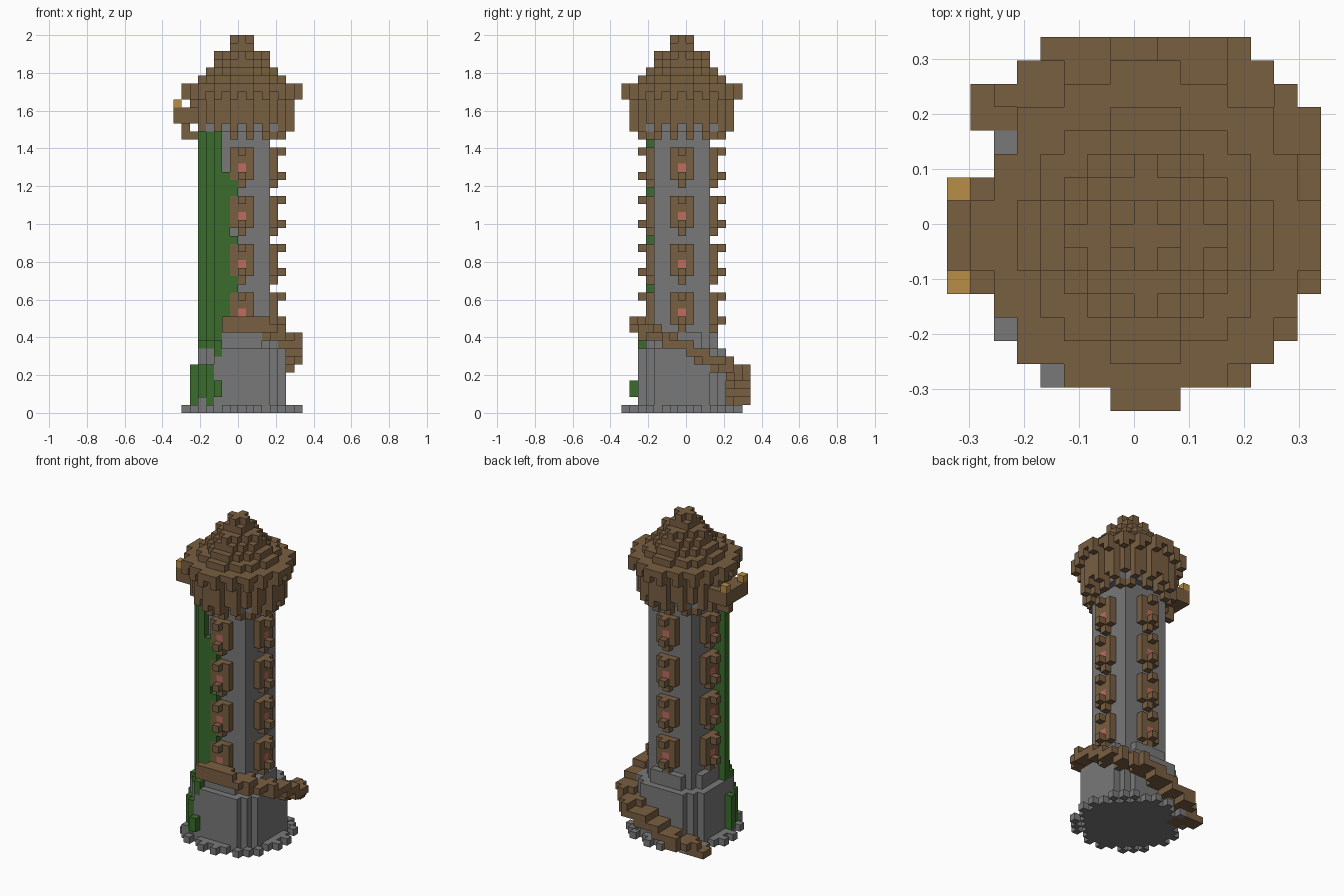
import bpy, bmesh, math
from mathutils import Vector

if "Cube" in bpy.data.objects:
    bpy.data.objects.remove(bpy.data.objects["Cube"], do_unlink=True)

V = 2 / 47                 # block size
CENTRE = Vector((0.5, -0.5, 0.5))   # tower axis, in blocks
cells = {}                 # (dx, dy, row) -> part name; the first part to claim a block keeps it


def material(name, colour):
    m = bpy.data.materials.new(name)
    m.use_nodes = True
    m.diffuse_color = (*colour, 1)
    m.node_tree.nodes["Principled BSDF"].inputs["Base Color"].default_value = (*colour, 1)
    return m


stone = material("grey stone", (0.19, 0.19, 0.19))
wood = material("brown wood", (0.19, 0.113, 0.053))
leaf = material("green vine", (0.042, 0.152, 0.025))
glass = material("pink glass", (0.53, 0.145, 0.12))
gold = material("gold lamp", (0.48, 0.27, 0.06))


def put(part, x, y, rows):
    for z in rows:
        cells.setdefault((x, y, z), part)


def region(part, rows, test):
    for x in range(-8, 8):
        for y in range(-7, 9):
            if test(x, y):
                put(part, x, y, rows)


def disc(r):
    return lambda x, y: x * x + y * y <= r * r + 1.4


def octagon(r, cut):
    return lambda x, y: max(abs(x), abs(y)) <= r and abs(x) + abs(y) <= cut


def ring(r):
    return lambda x, y: disc(r)(x, y) and not disc(r - 1)(x, y)


def alternate(x, y):
    return (x if abs(y) > abs(x) else y) % 2 == 1


# Windows: four floors on each of the four sides
for turn in range(4):
    def side(part, across, out, row):
        x, y = across, -out
        for _ in range(turn):
            x, y = -y, x
        put(part, x, y, [row])

    for top in range(14, 33, 6):
        side("window_panes", 0, 4, top - 2)
        for across in (-1, 0, 1):
            for row in range(top - 3, top + 1):
                side("window_frames", across, 4, row)
        side("window_frames", 0, 4, top - 4)
        side("window_frames", 0, 5, top)
        side("window_frames", 0, 5, top - 3)

# Vine beside the base top, then the square shaft and the octagonal base
put("vine", -3, -5, (7, 8))
region("tower_shaft", range(8, 36), octagon(3, 6))
region("tower_base", range(1, 8), octagon(5, 8))
region("tower_base", range(8, 10), octagon(4, 6))

# Stair winding from the ground at the back, round the left side, up to the front
for x in range(-7, 8):
    for y in range(-6, 9):
        angle = math.degrees(math.atan2(y, x))
        inside = abs(x) + abs(y) <= 12 if y > 0 else x * x + y * y <= 53
        inner = 5.3 if y > -3 else 4.6
        if -110 < angle < 146 and inside and math.hypot(x, y) > inner:
            height = min(6 + (36 - angle) / 18, 8.4 - (10 + angle) / 27, 10.9)
            height = max(height, 0)
            put("spiral_stair", x, y, range(int(height), int(height + 0.65) + 1))
put("spiral_stair", -7, 6, [0])

# Ragged ground slab
region("ground_slab", range(1), disc(6))
region("ground_slab", range(1), lambda x, y: x * x + y * y <= 52 and (x + y) % 2 == 0)
put("ground_slab", -5, -5, [1])

# Vine on the front right corner
for x, y in ((-5, -2), (-4, -2), (-4, -3), (-3, -4)):
    put("vine", x, y, range(6, 35))
put("vine", -2, -4, range(8, 30))
put("vine", -1, -4, (15, 16, 21, 27, 28))
region("vine", range(1, 6), lambda x, y: x <= -3 and y <= -2 and x * x + y * y <= 41)
region("vine", range(6, 9), lambda x, y: x <= -3 and y <= -2 and x * x + y * y <= 34)
put("vine", -3, -6, (2, 3))

# Upper gallery with notched lower edge
region("gallery_floor", range(35, 36), octagon(4, 7))
region("gallery", range(36, 40), disc(6))
region("gallery", range(35, 36), lambda x, y: ring(6)(x, y) and alternate(x, y) and x > -6)
region("gallery", range(34, 36), lambda x, y: ring(5)(x, y) and alternate(x, y))

# Stepped roof with notched eaves
region("roof", range(40, 41), disc(7))
region("roof", range(39, 40), lambda x, y: ring(7)(x, y) and alternate(x, y))
for row, r in ((41, 5), (42, 4), (43, 3), (44, 2), (45, 1), (46, 0)):
    region("roof", [row], disc(r))
for k in (-3, 3):
    put("roof", k, 0, [44])
    put("roof", 0, k, [44])

# Balcony with lamps, and the hooked bracket below it
region("balcony", (36, 37), lambda x, y: x <= -6 and abs(y) <= 2)
for y in (-2, 2):
    put("balcony_lamps", -8, y, [38])
put("bracket", -7, 0, (34, 35))
put("bracket", -6, 0, [34])

# Turn the blocks into one mesh per part, keeping only exposed faces
colours = {"window_panes": glass, "tower_shaft": stone, "ground_slab": stone,
           "tower_base": stone, "gallery_floor": stone, "vine": leaf, "balcony_lamps": gold}
directions = [Vector(d) * s for d in ((1, 0, 0), (0, 1, 0), (0, 0, 1)) for s in (1, -1)]

for part in sorted(set(cells.values())):
    bm = bmesh.new()
    for cell, owner in cells.items():
        if owner != part:
            continue
        for d in directions:
            if tuple(int(a + b) for a, b in zip(cell, d)) in cells:
                continue
            u = Vector((d.y, d.z, d.x))
            w = d.cross(u)
            mid = Vector(cell) + CENTRE + d / 2
            bm.faces.new([bm.verts.new((mid + (u * a + w * b) / 2) * V)
                          for a, b in ((-1, -1), (1, -1), (1, 1), (-1, 1))])
    bmesh.ops.remove_doubles(bm, verts=bm.verts, dist=V / 100)
    bmesh.ops.dissolve_limit(bm, angle_limit=0.01, verts=bm.verts, edges=bm.edges)
    mesh = bpy.data.meshes.new(part)
    bm.to_mesh(mesh)
    bm.free()
    mesh.materials.append(colours.get(part, wood))
    bpy.context.collection.objects.link(bpy.data.objects.new(part, mesh))
